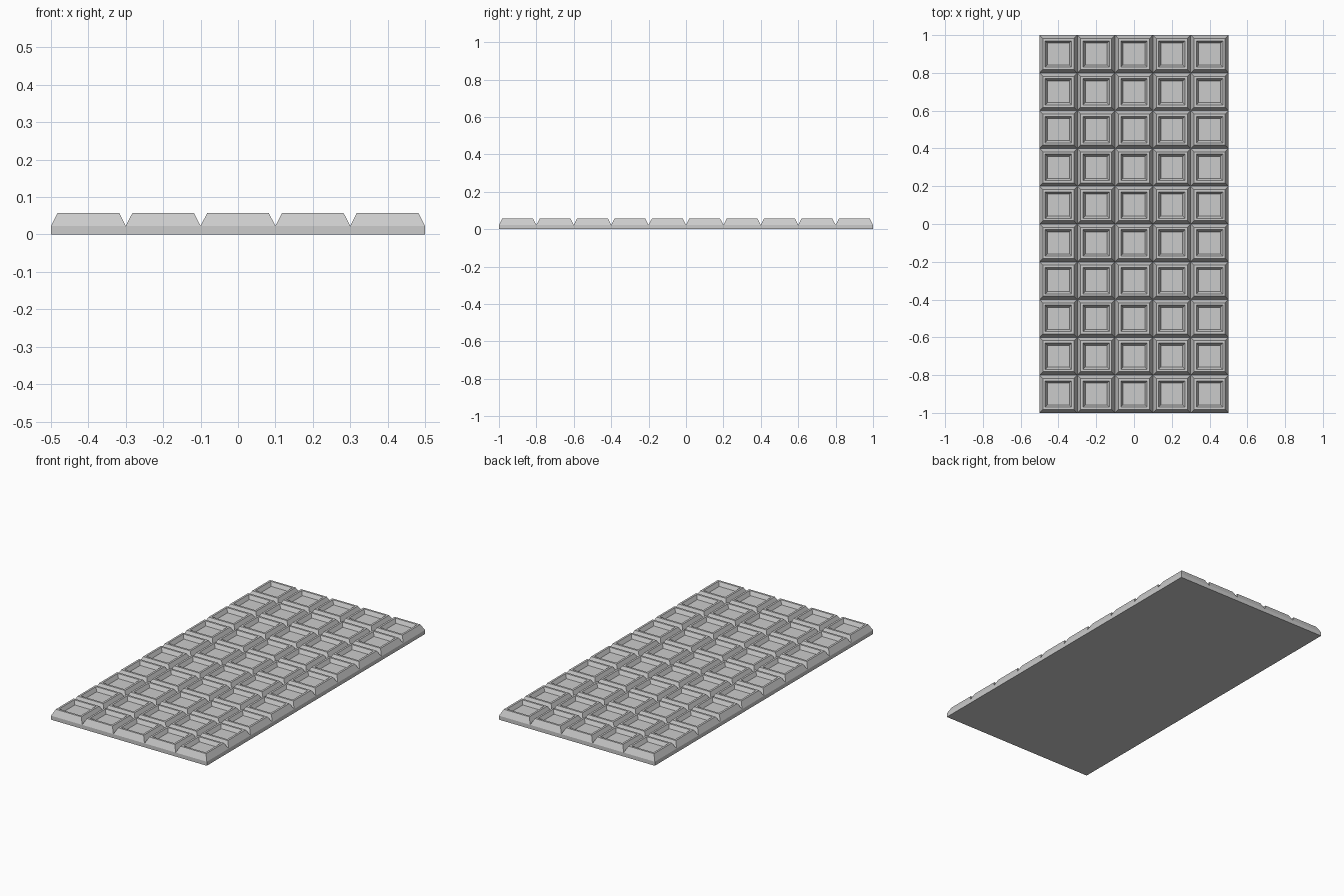
import bpy, bmesh

if "Cube" in bpy.data.objects:
    bpy.data.objects.remove(bpy.data.objects["Cube"])

COLS, ROWS, CELL = 5, 10, 0.2
BASE_H = 0.023

bm = bmesh.new()

# Sheet of square cells at groove height
verts = [[bm.verts.new(((i - COLS / 2) * CELL, (j - ROWS / 2) * CELL, BASE_H))
          for j in range(ROWS + 1)] for i in range(COLS + 1)]
cells = [bm.faces.new((verts[i][j], verts[i + 1][j], verts[i + 1][j + 1], verts[i][j + 1]))
         for i in range(COLS) for j in range(ROWS)]

# Slab sides and underside
rim = [e for e in bm.edges if e.is_boundary]
new = bmesh.ops.extrude_edge_only(bm, edges=rim)["geom"]
for v in (g for g in new if isinstance(g, bmesh.types.BMVert)):
    v.co.z = 0
bmesh.ops.contextual_create(bm, geom=[g for g in new if isinstance(g, bmesh.types.BMEdge)])

# Each cell: sloped sides, flat rim, sloped recess
for inset, rise in ((0.018, 0.035), (0.012, 0.0), (0.012, -0.022)):
    bmesh.ops.inset_individual(bm, faces=cells, thickness=inset, use_even_offset=True)
    for f in cells:
        for v in f.verts:
            v.co.z += rise

bmesh.ops.recalc_face_normals(bm, faces=bm.faces)
mesh = bpy.data.meshes.new("segmented_bar")
bm.to_mesh(mesh)
bm.free()
bpy.context.collection.objects.link(bpy.data.objects.new("segmented_bar", mesh))
